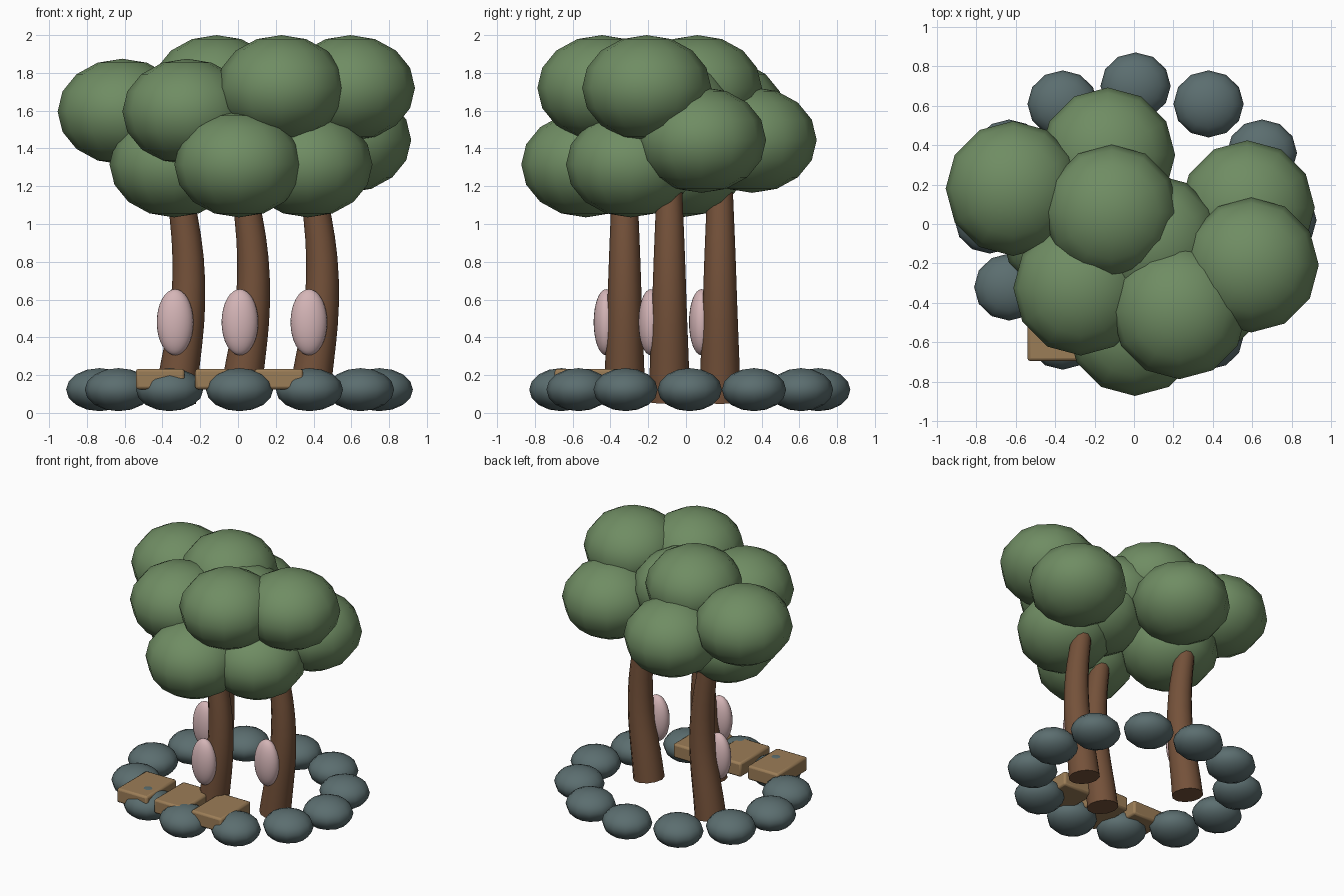
import bpy
from math import cos, sin, radians

cube = bpy.data.objects.get("Cube")
if cube:
    bpy.data.objects.remove(cube, do_unlink=True)


def material(name, rgb):
    mat = bpy.data.materials.new(name)
    mat.use_nodes = True
    mat.diffuse_color = (*rgb, 1)
    node = next(n for n in mat.node_tree.nodes if n.type == 'BSDF_PRINCIPLED')
    node.inputs["Base Color"].default_value = (*rgb, 1)
    return mat


LEAF = material("leaf green", (0.16, 0.265, 0.125))
BARK = material("bark brown", (0.175, 0.083, 0.042))
STONE = material("slate grey", (0.105, 0.155, 0.16))
WOOD = material("plank tan", (0.33, 0.205, 0.095))
PINK = material("pale pink", (0.66, 0.46, 0.47))


def ellipsoid(name, centre, radii, mat, segments, rings):
    bpy.ops.mesh.primitive_uv_sphere_add(segments=segments, ring_count=rings, radius=1, location=centre)
    obj = bpy.context.object
    obj.name = name
    obj.scale = radii
    obj.data.materials.append(mat)
    bpy.ops.object.shade_smooth()
    return obj


def trunk(name, x, y):
    # Bowed, tapering tube
    curve = bpy.data.curves.new(name, 'CURVE')
    curve.dimensions = '3D'
    curve.bevel_depth = 1
    curve.bevel_resolution = 4
    curve.resolution_u = 6
    curve.use_fill_caps = True
    spline = curve.splines.new('BEZIER')
    path = [(0, 0.06, 0.11), (0.072, 0.7, 0.087), (0, 1.35, 0.062)]
    spline.bezier_points.add(len(path) - 1)
    for point, (dx, z, radius) in zip(spline.bezier_points, path):
        point.co = (x + dx, y, z)
        point.radius = radius
        point.handle_left_type = point.handle_right_type = 'AUTO'
    curve.materials.append(BARK)
    obj = bpy.data.objects.new(name, curve)
    bpy.context.collection.objects.link(obj)


# Trees: trunk, pink oval on its front, four overlapping leaf clumps
clumps = [(-0.28, 0, 1.595), (0.22, -0.12, 1.72), (0.2, 0.17, 1.445), (-0.005, -0.205, 1.315)]
trees = [("left", 0.375, -0.088), ("front", 0.01, -0.325), ("right", -0.333, 0.18)]
for side, x, y in trees:
    trunk(side + "_trunk", x, y)
    ellipsoid(side + "_oval", (x, y - 0.098, 0.48), (0.097, 0.066, 0.175), PINK, 24, 16)
    for i, (dx, dy, z) in enumerate(clumps):
        ellipsoid(f"{side}_leaf_clump_{i + 1}", (x + dx, y + dy, z), (0.342, 0.342, 0.28), LEAF, 12, 8)

# Ring of stones
for i in range(12):
    a = radians(30 * i)
    ellipsoid(f"stone_{i + 1}", (0.008 + 0.74 * cos(a), 0.02 + 0.68 * sin(a), 0.123),
              (0.178, 0.17, 0.114), STONE, 12, 8)

# Row of planks resting on the front stones
for i in range(3):
    bpy.ops.mesh.primitive_cube_add(size=1, location=(-0.412 + 0.314 * i, -0.515, 0.179))
    plank = bpy.context.object
    plank.name = f"plank_{i + 1}"
    plank.scale = (0.258, 0.36, 0.108)
    bpy.ops.object.transform_apply(location=False, rotation=False, scale=True)
    plank.data.materials.append(WOOD)
    bevel = plank.modifiers.new("soft_edges", 'BEVEL')
    bevel.width = 0.015
    bevel.segments = 2
    bpy.ops.object.shade_smooth_by_angle()
